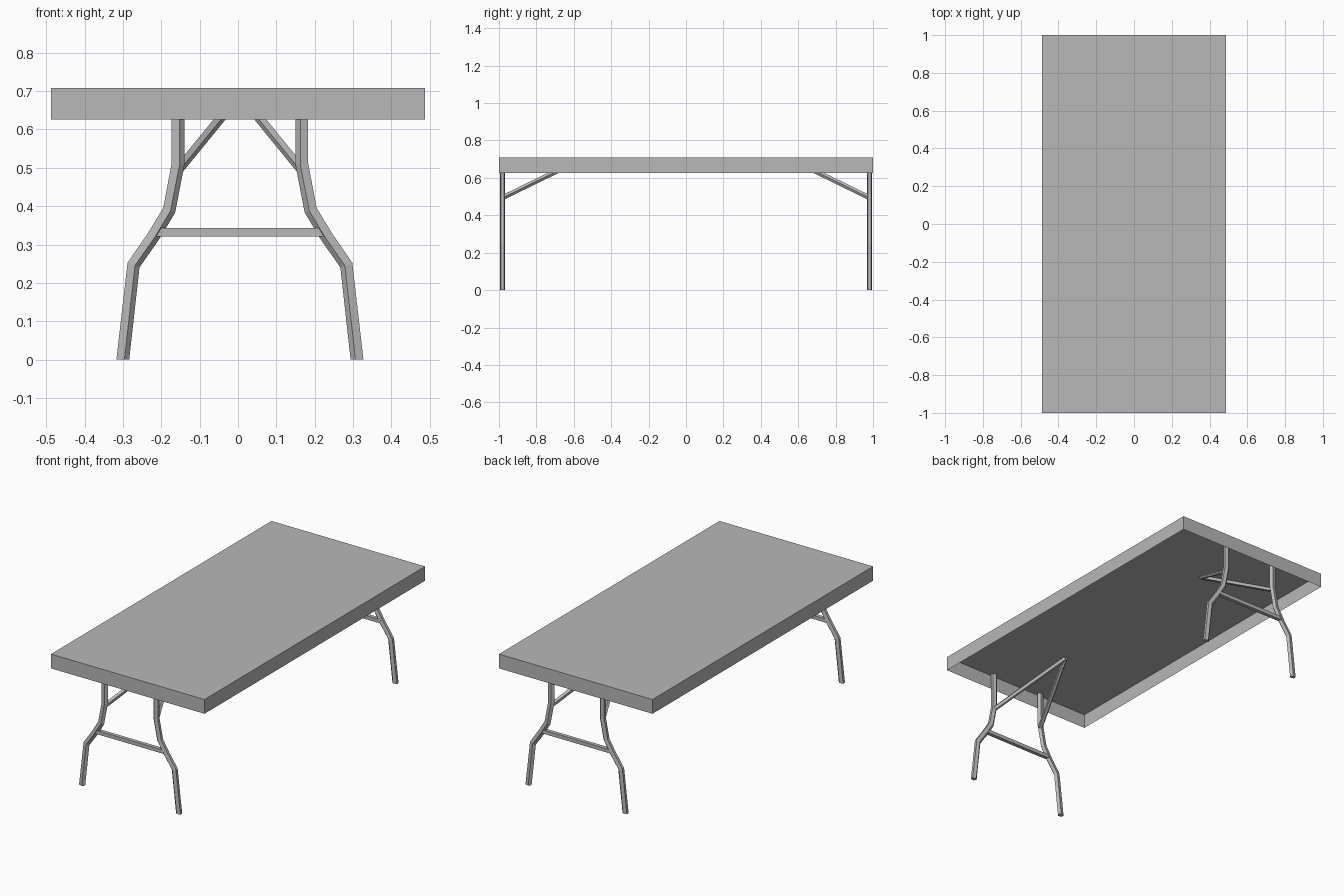
import bpy, bmesh, math
from mathutils import Vector

if "Cube" in bpy.data.objects:
    bpy.data.objects.remove(bpy.data.objects["Cube"], do_unlink=True)

grey = bpy.data.materials.new("light_grey")
grey.use_nodes = True
GREY = (0.48, 0.48, 0.48, 1)
grey.diffuse_color = GREY
grey.node_tree.nodes["Principled BSDF"].inputs["Base Color"].default_value = GREY

SHIFT = 0.005   # the leg frames sit slightly off centre
TOP, RIM, END = 0.708, 0.626, 0.981


def finish(bm, name):
    mesh = bpy.data.meshes.new(name)
    bm.to_mesh(mesh)
    bm.free()
    mesh.materials.append(grey)
    obj = bpy.data.objects.new(name, mesh)
    bpy.context.collection.objects.link(obj)


def tube(name, path, ru, rv, sides=5, turn=0.0, flat_ends=False, mirror=(1, 1)):
    """Sweep a polygon along a path, mitred at the bends, then mirror in x and y."""
    path = [Vector(p) for p in path]
    bm = bmesh.new()
    rings = []
    for i, p in enumerate(path):
        before, after = path[max(i - 1, 0)], path[min(i + 1, len(path) - 1)]
        t = Vector((0, 0, 0))
        if i > 0:
            t += (p - before).normalized()
        if i < len(path) - 1:
            t += (after - p).normalized()
        if flat_ends and i in (0, len(path) - 1):
            t = Vector((0, 0, 1))
        t.normalize()
        u = Vector((0, 1, 0)).cross(t).normalized()
        v = t.cross(u)
        ring = []
        for k in range(sides):
            a = turn + math.tau * k / sides
            c = p + u * ru * math.cos(a) + v * rv * math.sin(a)
            ring.append(bm.verts.new((c.x * mirror[0] + SHIFT, c.y * mirror[1], c.z)))
        rings.append(ring)
    for a, b in zip(rings, rings[1:]):
        for k in range(sides):
            n = (k + 1) % sides
            bm.faces.new((a[k], a[n], b[n], b[k]))
    bm.faces.new(rings[0])
    bm.faces.new(rings[-1])
    bmesh.ops.recalc_face_normals(bm, faces=bm.faces)
    finish(bm, name)


# Table top: thin sheet with a skirt, open underneath
bm = bmesh.new()
bmesh.ops.create_cube(bm, size=1)
for v in bm.verts:
    v.co = (v.co.x * 0.975, v.co.y * 2, RIM + (v.co.z + 0.5) * (TOP - RIM))
bottom = [f for f in bm.faces if f.normal.z < -0.5]
bmesh.ops.delete(bm, geom=bottom, context="FACES_ONLY")
finish(bm, "table_top")

# Folding leg frames at both ends
leg_profile = [(0.307, 0), (0.279, 0.247), (0.227, 0.322),
               (0.186, 0.39), (0.163, 0.51), (0.163, TOP - 0.001)]
for sy, end in ((-1, "front"), (1, "back")):
    for sx, side in ((1, "left"), (-1, "right")):
        # Bent leg, narrow edge turned inward
        tube(f"{end}_{side}_leg", [(x, END, z) for x, z in leg_profile],
             0.0185, 0.0135, turn=math.pi, flat_ends=True, mirror=(sx, sy))
        # Diagonal brace to the middle of the underside
        tube(f"{end}_{side}_brace", [(0.16, 0.975, 0.497), (0, 0.575, 0.693)],
             0.0135, 0.0135, turn=math.pi, mirror=(sx, sy))
    # Cross bar between the legs
    tube(f"{end}_cross_bar", [(-0.222, END, 0.332), (0.222, END, 0.332)],
         0.015, 0.015, sides=4, turn=math.pi / 4, mirror=(1, sy))
